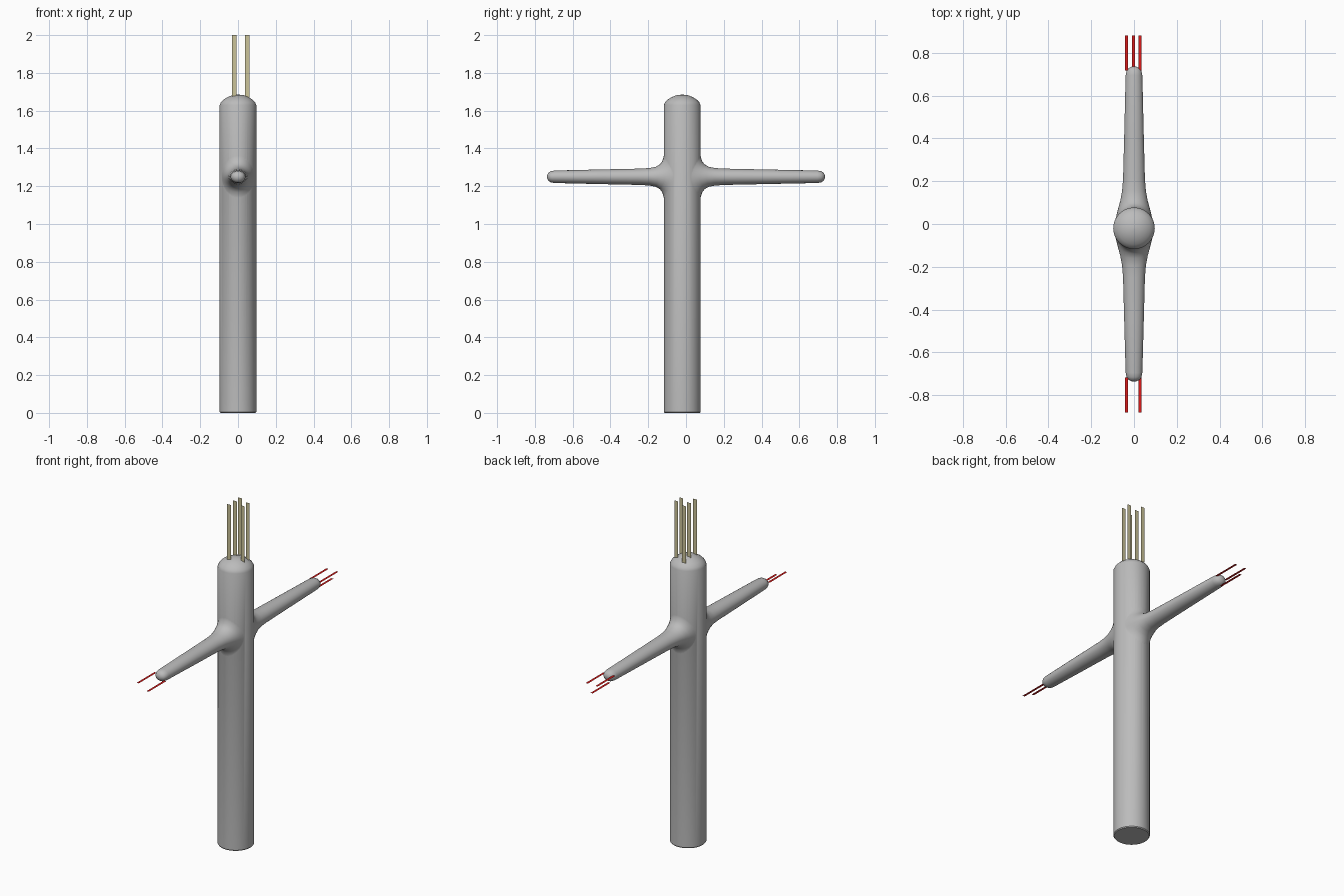
import bpy, bmesh, math

if "Cube" in bpy.data.objects:
    bpy.data.objects.remove(bpy.data.objects["Cube"])

AXIS_Y, R, ARM_Z = -0.02, 0.097, 1.25
SEG = 48


def material(name, rgb):
    m = bpy.data.materials.new(name)
    m.diffuse_color = (*rgb, 1)
    m.use_nodes = True
    m.node_tree.nodes["Principled BSDF"].inputs["Base Color"].default_value = m.diffuse_color
    return m


grey = material("grey", (0.5, 0.5, 0.5))
straw = material("straw", (0.6, 0.55, 0.32))
red = material("red", (0.7, 0.01, 0.01))


def loft(name, rings, mat):
    """Closed skin through a list of point rings."""
    bm = bmesh.new()
    loops = [[bm.verts.new(p) for p in ring] for ring in rings]
    for a, b in zip(loops, loops[1:]):
        n = len(a)
        for i in range(n):
            j = (i + 1) % n
            bm.faces.new((a[i], a[j], b[j], b[i]))
    bm.faces.new(loops[0][::-1])
    bm.faces.new(loops[-1])
    bmesh.ops.recalc_face_normals(bm, faces=bm.faces)
    return finish(name, bm, mat)


def finish(name, bm, mat):
    me = bpy.data.meshes.new(name)
    bm.to_mesh(me)
    bm.free()
    me.materials.append(mat)
    ob = bpy.data.objects.new(name, me)
    bpy.context.collection.objects.link(ob)
    return ob


def angles(n):
    return [2 * math.pi * i / n for i in range(n)]


# Trunk: straight post with a shallow domed top
profile = [(0.093, 0), (R, 0.005), (R, 1.63), (0.09, 1.645), (0.075, 1.66),
           (0.055, 1.672), (0.03, 1.682), (0.004, 1.685)]
trunk = loft("trunk", [[(r * math.cos(a), AXIS_Y + r * math.sin(a), z)
                        for a in angles(SEG)] for r, z in profile], grey)


# Arms: tapered, flaring into the trunk; rings near the trunk wrap around it
def arm(name, side, length):
    rows = [(0.07, 0.125, 0.088, 1), (0.094, 0.125, 0.088, 1), (0.1, 0.1, 0.084, 1),
            (0.106, 0.082, 0.08, 0.9), (0.118, 0.066, 0.074, 0.75),
            (0.14, 0.053, 0.064, 0.45), (0.175, 0.046, 0.056, 0.2),
            (0.23, 0.043, 0.051, 0), (0.42, 0.039, 0.046, 0),
            (length - 0.04, 0.033, 0.039, 0), (length - 0.02, 0.03, 0.035, 0),
            (length - 0.007, 0.022, 0.026, 0), (length, 0.008, 0.01, 0)]
    rings = []
    for d, hz, wx, wrap in rows:
        ring = []
        for a in angles(32):
            x = wx * math.cos(a)
            dd = d - wrap * (R - math.sqrt(R * R - x * x))
            ring.append((x, AXIS_Y + side * dd, ARM_Z + hz * math.sin(a)))
        rings.append(ring)
    return loft(name, rings, grey)


bpy.context.view_layer.objects.active = trunk
for part in (arm("back_arm", 1, 0.755), arm("front_arm", -1, 0.715)):
    mod = trunk.modifiers.new("union", 'BOOLEAN')
    mod.operation, mod.solver, mod.object = 'UNION', 'EXACT', part
    bpy.ops.object.modifier_apply(modifier=mod.name)
    bpy.data.objects.remove(part)
trunk.select_set(True)
bpy.ops.object.shade_smooth_by_angle(angle=math.radians(35))


def strip(name, corners, mat):
    bm = bmesh.new()
    bm.faces.new([bm.verts.new(c) for c in corners])
    return finish(name, bm, mat)


# Upright flat strands on the trunk top
for i, (x, y) in enumerate([(-0.02, -0.055), (-0.02, 0), (-0.02, 0.047),
                            (0.05, -0.027), (0.05, 0.02)]):
    a, b = x - 0.012, x + 0.012
    strip(f"top_strand_{i}", [(a, y, 1.665), (b, y, 1.665), (b, y, 2), (a, y, 2)], straw)

# Flat red strands at the arm tips
for i, (x, z, side) in enumerate([(-0.035, 1.262, 1), (-0.003, 1.213, 1), (0.029, 1.262, 1),
                                  (-0.035, 1.262, -1), (0.029, 1.23, -1)]):
    a, b = x - 0.007, x + 0.007
    near, far = side * 0.717, side * 0.88
    pts = [(a, near, z), (b, near, z), (b, far, z), (a, far, z)]
    strip(f"tip_strand_{i}", pts if side > 0 else pts[::-1], red)
